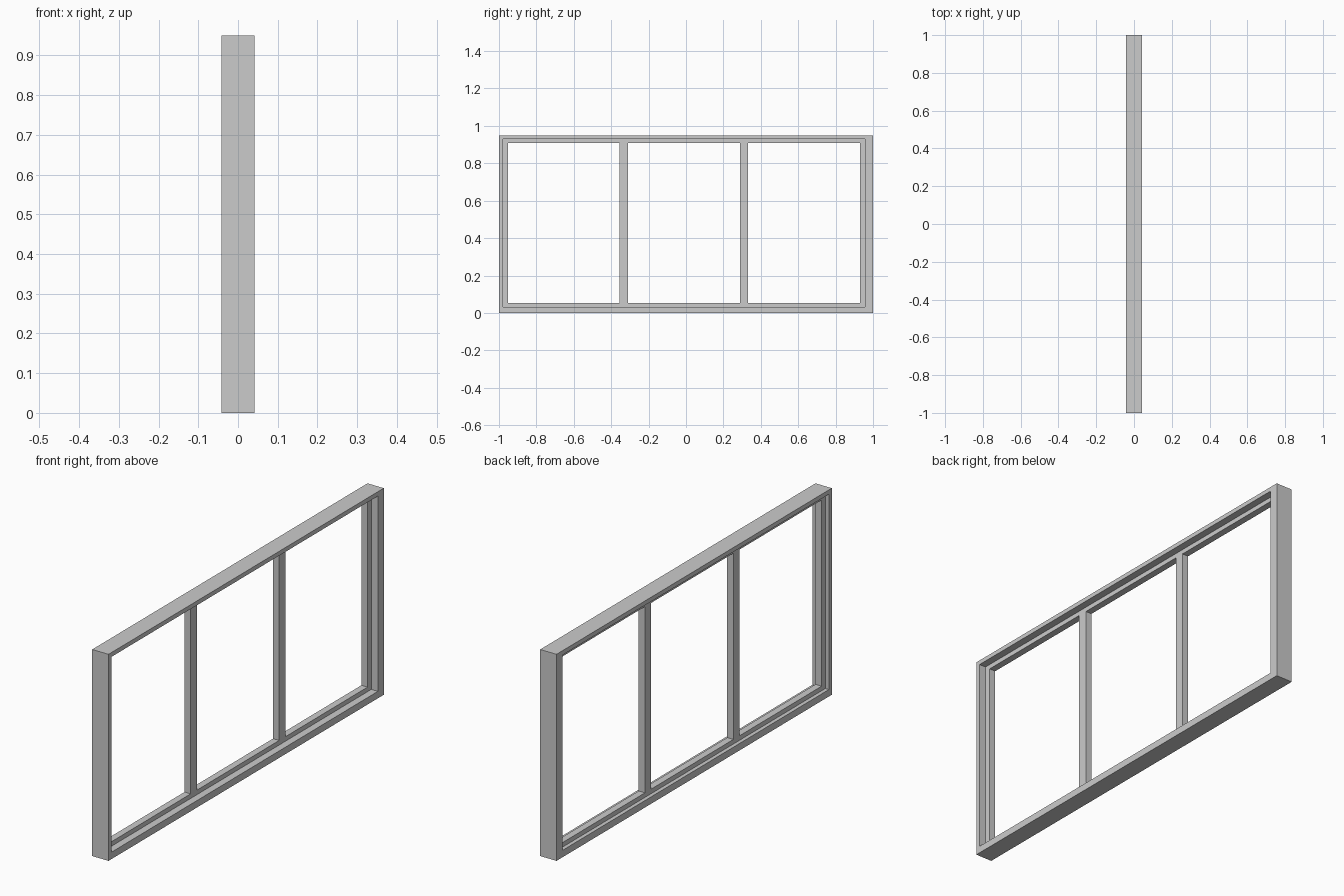
import bpy
import bmesh

if "Cube" in bpy.data.objects:
    bpy.data.objects.remove(bpy.data.objects["Cube"])


def lattice(name, ys, zs, x0, x1):
    """Flat frame in the YZ plane, extruded from x0 to x1.
    Cells with odd column and row index are left open."""
    bm = bmesh.new()
    grid = [[bm.verts.new((x0, y, z)) for z in zs] for y in ys]
    for i in range(len(ys) - 1):
        for j in range(len(zs) - 1):
            if i % 2 and j % 2:
                continue
            bm.faces.new((grid[i][j], grid[i + 1][j],
                          grid[i + 1][j + 1], grid[i][j + 1]))
    ext = bmesh.ops.extrude_face_region(bm, geom=bm.faces[:])
    moved = [v for v in ext["geom"] if isinstance(v, bmesh.types.BMVert)]
    bmesh.ops.translate(bm, verts=moved, vec=(x1 - x0, 0, 0))
    bmesh.ops.recalc_face_normals(bm, faces=bm.faces[:])
    mesh = bpy.data.meshes.new(name)
    bm.to_mesh(mesh)
    bm.free()
    obj = bpy.data.objects.new(name, mesh)
    bpy.context.collection.objects.link(obj)
    return obj


# Opening of the outer frame, shared with the sash
Y0, Y1 = -0.979, 0.957
Z0, Z1 = 0.032, 0.93

# Deep outer frame
lattice("outer_frame", [-1, Y0, Y1, 1], [0, Z0, Z1, 0.95], -0.0415, 0.0415)

# Thinner inner sash with two mullions and three open panes
lattice("inner_sash",
        [Y0, -0.952, -0.355, -0.311, 0.288, 0.332, 0.93, Y1],
        [Z0, 0.053, 0.909, Z1], -0.0235, 0.008)
